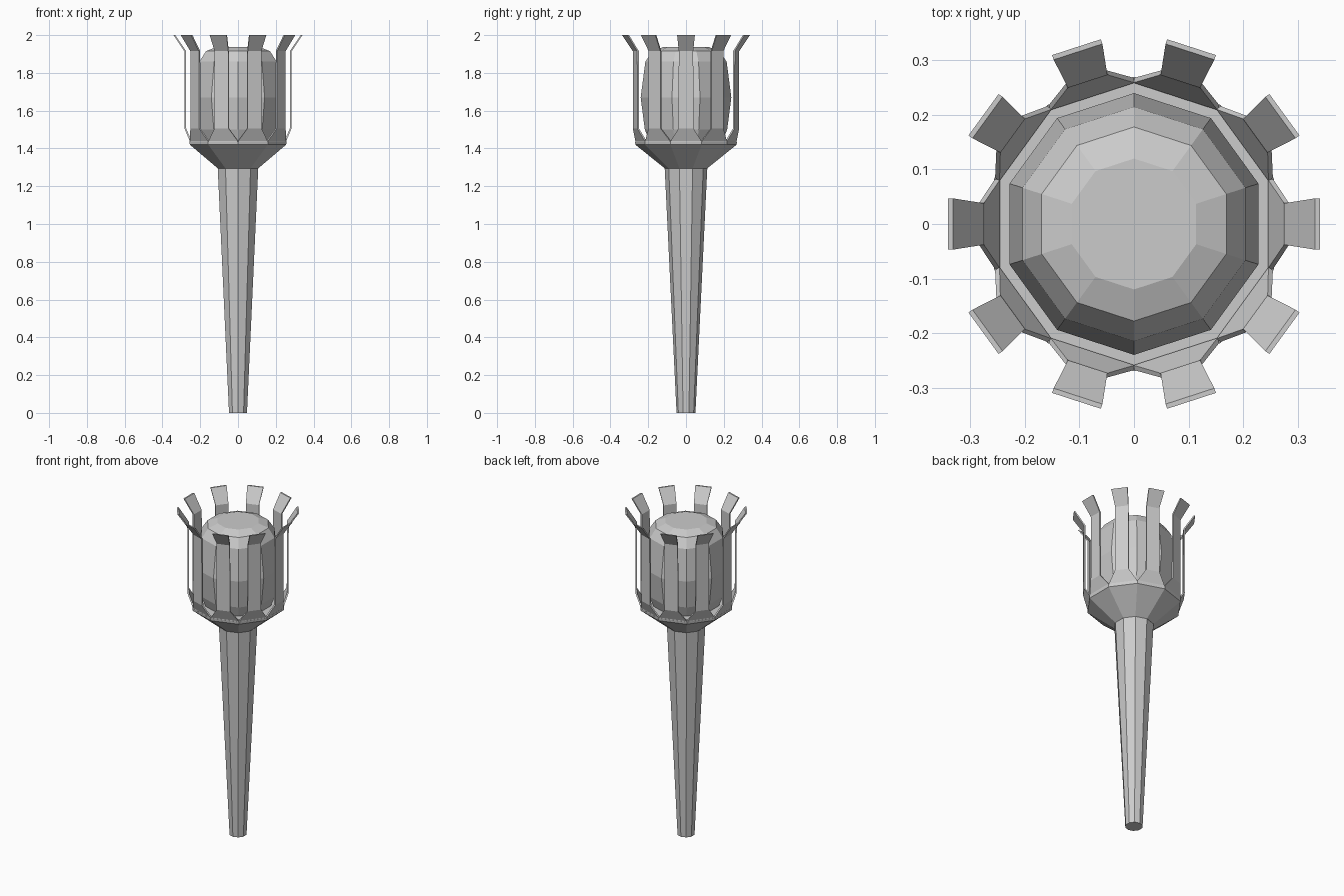
import bpy, bmesh
from math import sin, cos, pi

if "Cube" in bpy.data.objects:
    bpy.data.objects.remove(bpy.data.objects["Cube"])

SIDES = 10
STEP = 2 * pi / SIDES


def finish(name, bm):
    bmesh.ops.recalc_face_normals(bm, faces=bm.faces)
    mesh = bpy.data.meshes.new(name)
    bm.to_mesh(mesh)
    bm.free()
    obj = bpy.data.objects.new(name, mesh)
    bpy.context.collection.objects.link(obj)
    return obj


def lathe(name, profile):
    """Ten-sided solid from (radius, z) points, capped at both ends."""
    bm = bmesh.new()
    rings = [[bm.verts.new((r * cos(pi / 2 + k * STEP), r * sin(pi / 2 + k * STEP), z))
              for k in range(SIDES)] for r, z in profile]
    for a, b in zip(rings, rings[1:]):
        for k in range(SIDES):
            n = (k + 1) % SIDES
            bm.faces.new((a[k], a[n], b[n], b[k]))
    bm.faces.new(rings[0])
    bm.faces.new(rings[-1])
    return finish(name, bm)


# Tapered shaft, flared cup with a thin rim, and the rounded core
lathe("handle", [(0.05, 0), (0.113, 1.30)])
lathe("cup", [(0.113, 1.295), (0.268, 1.42), (0.27, 1.435), (0.235, 1.435)])
lathe("core", [(0.19, 1.43), (0.218, 1.5), (0.24, 1.67), (0.215, 1.86),
               (0.178, 1.915), (0.12, 1.937)])


# Prongs: (outer distance, inner distance, z, half width)
PRONG = [(0.256, 0.246, 1.43, 0.082),
         (0.256, 0.246, 1.44, 0.081),
         (0.283, 0.274, 1.505, 0.040),
         (0.284, 0.275, 1.915, 0.038),
         (0.341, 0.332, 2.0, 0.047)]


def prong(name, angle):
    bm = bmesh.new()
    c, s = cos(angle), sin(angle)
    loops = []
    for outer, inner, z, w in PRONG:
        corners = ((outer, -w), (outer, w), (inner, w), (inner, -w))
        loops.append([bm.verts.new((d * c - t * s, d * s + t * c, z)) for d, t in corners])
    for a, b in zip(loops, loops[1:]):
        for k in range(4):
            n = (k + 1) % 4
            bm.faces.new((a[k], a[n], b[n], b[k]))
    bm.faces.new(loops[0])
    bm.faces.new(loops[-1])
    return finish(name, bm)


for i in range(SIDES):
    prong(f"prong_{i + 1}", i * STEP)
